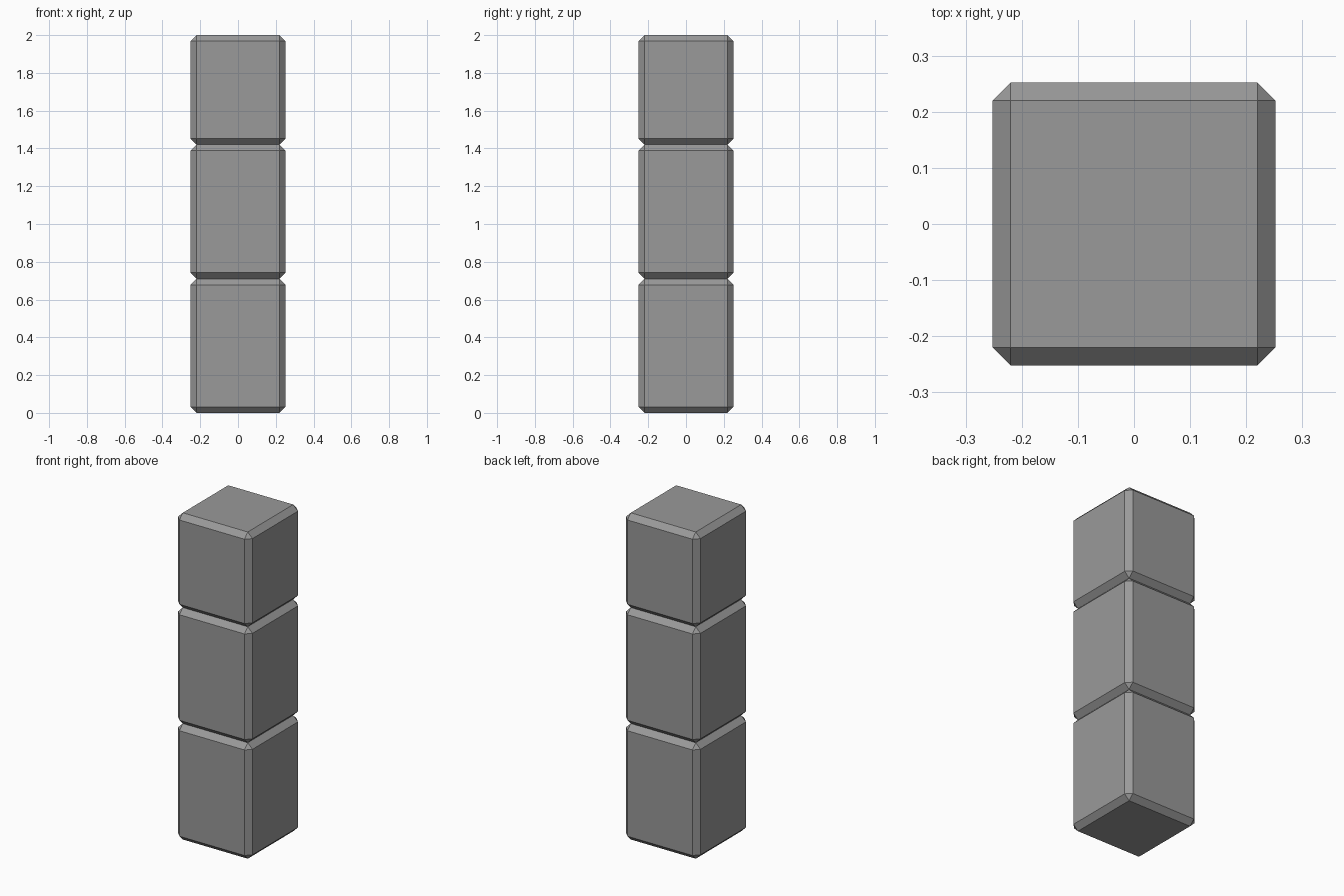
import bpy, bmesh

if "Cube" in bpy.data.objects:
    bpy.data.objects.remove(bpy.data.objects["Cube"])

WIDTH = 0.504
CHAMFER = 0.032

# Dark grey for the whole pillar
dark_grey = bpy.data.materials.new("dark_grey")
dark_grey.diffuse_color = (0.32, 0.32, 0.32, 1)
dark_grey.use_nodes = True
dark_grey.node_tree.nodes["Principled BSDF"].inputs["Base Color"].default_value = dark_grey.diffuse_color


def chamfered_block(name, z0, z1):
    """Box from z0 to z1 with flat chamfers on every edge."""
    bm = bmesh.new()
    bmesh.ops.create_cube(bm, size=1)
    bmesh.ops.scale(bm, vec=(WIDTH, WIDTH, z1 - z0), verts=bm.verts)
    bmesh.ops.bevel(bm, geom=bm.edges[:], offset=CHAMFER, segments=1,
                    affect='EDGES', offset_type='OFFSET', profile=0.5)
    mesh = bpy.data.meshes.new(name)
    bm.to_mesh(mesh)
    bm.free()
    mesh.materials.append(dark_grey)
    obj = bpy.data.objects.new(name, mesh)
    obj.location.z = (z0 + z1) / 2
    bpy.context.collection.objects.link(obj)
    return obj


# Pillar of three stacked blocks, the top one shorter
chamfered_block("bottom_block", 0.0, 0.71)
chamfered_block("middle_block", 0.71, 1.42)
chamfered_block("top_block", 1.42, 2.0)
